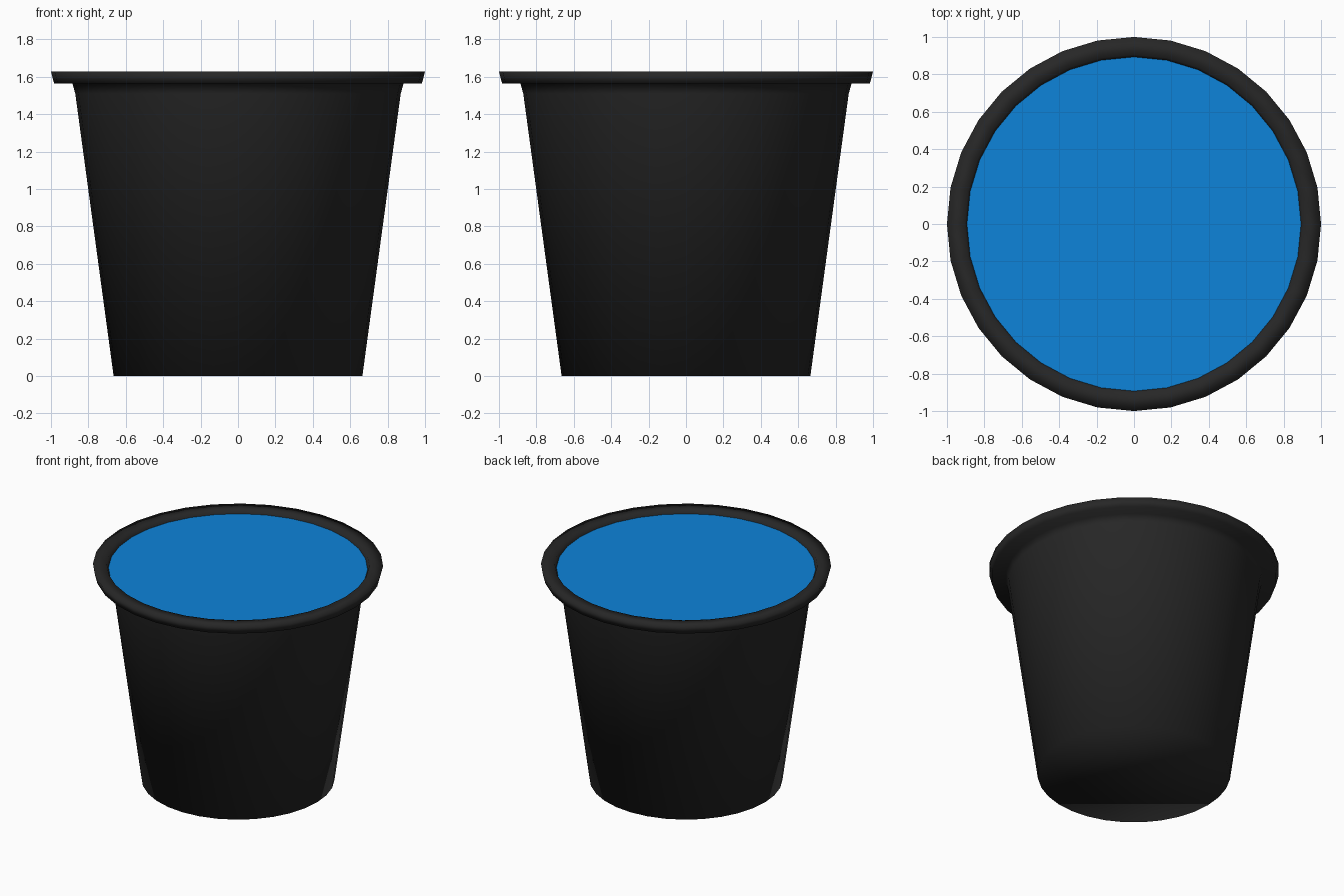
import bpy, bmesh
from math import cos, sin, tau

if "Cube" in bpy.data.objects:
    bpy.data.objects.remove(bpy.data.objects["Cube"])

SIDES = 32


def material(name, rgb):
    m = bpy.data.materials.new(name)
    m.diffuse_color = (*rgb, 1)
    m.use_nodes = True
    m.node_tree.nodes["Principled BSDF"].inputs["Base Color"].default_value = m.diffuse_color
    return m


def lathe(name, profile, mat, cap_bottom=False, smooth=True):
    """Revolve (radius, z) points around z, optionally closing the first ring."""
    bm = bmesh.new()
    rings = [[bm.verts.new((r * cos(tau * i / SIDES), r * sin(tau * i / SIDES), z))
              for i in range(SIDES)] for r, z in profile]
    for a, b in zip(rings, rings[1:]):
        for i in range(SIDES):
            j = (i + 1) % SIDES
            bm.faces.new((a[i], a[j], b[j], b[i]))
    if cap_bottom:
        bm.faces.new(rings[0][::-1])
    elif len(rings) == 1:
        bm.faces.new(rings[0])
    for f in bm.faces:
        f.smooth = smooth
    me = bpy.data.meshes.new(name)
    bm.to_mesh(me)
    bm.free()
    me.materials.append(mat)
    ob = bpy.data.objects.new(name, me)
    bpy.context.collection.objects.link(ob)
    return ob


black = material("black_plastic", (0.02, 0.02, 0.02))
blue = material("blue_foil", (0.004, 0.23, 0.70))

# Tapered cup with a flared neck, overhanging rim and short inner lip
lathe("cup_body", [(0.665, 0), (0.87, 1.51), (0.885, 1.563), (0.983, 1.563),
                   (1.0, 1.628), (0.905, 1.628), (0.893, 1.60)],
      black, cap_bottom=True)

# Flat lid set just below the rim
lathe("lid", [(0.893, 1.60)], blue, smooth=False)
